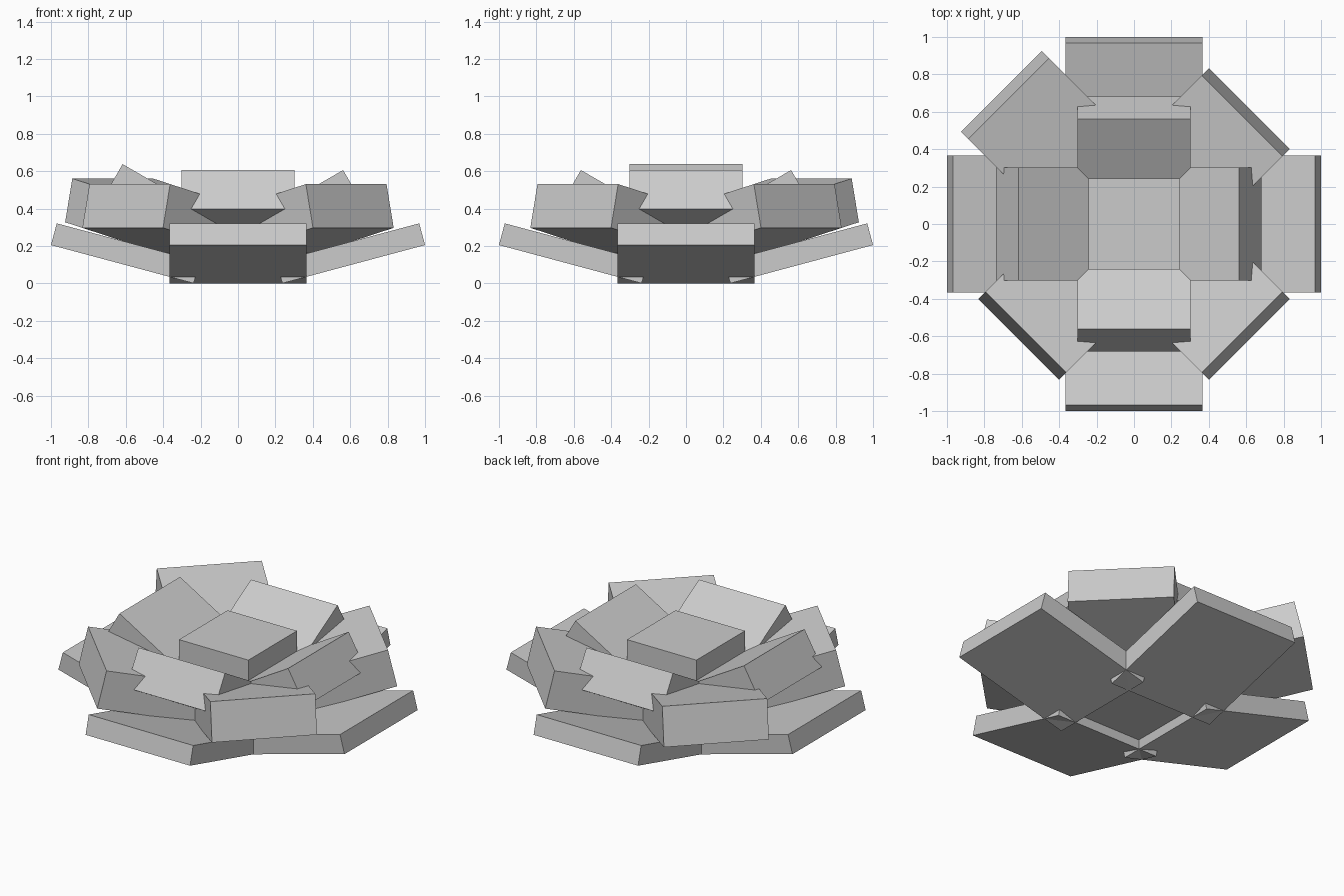
import bpy, bmesh
from math import radians
from mathutils import Matrix, Vector

if "Cube" in bpy.data.objects:
    bpy.data.objects.remove(bpy.data.objects["Cube"])


def box(name, size, center, matrix=Matrix.Identity(4)):
    bm = bmesh.new()
    local = Matrix.Translation(center) @ Matrix.Diagonal((*size, 1))
    bmesh.ops.create_cube(bm, size=1, matrix=matrix @ local)
    mesh = bpy.data.meshes.new(name)
    bm.to_mesh(mesh)
    bm.free()
    obj = bpy.data.objects.new(name, mesh)
    bpy.context.collection.objects.link(obj)
    return obj


def petal(name, angle, reach, height, tilt, length, width, thick):
    """Tilted slab; (reach, height) is the middle of its lower outer edge."""
    m = (Matrix.Rotation(radians(angle), 4, 'Z')
         @ Matrix.Translation((reach, 0, height))
         @ Matrix.Rotation(radians(-tilt), 4, 'Y'))
    box(name, (length, width, thick), Vector((-length / 2, 0, thick / 2)), m)


# Wide thin outer petals
for i in range(4):
    petal(f"outer_petal_{i + 1}", 90 * i, 1.0, 0.205, 15, 0.79, 0.73, 0.12)

# Thick diagonal petals; the back left one is pushed outward
for i in range(4):
    out = 0.13 if i == 1 else 0
    petal(f"middle_petal_{i + 1}", 45 + 90 * i, 0.872 + out, 0.297 + out * 0.23,
          13, 0.65 + out, 0.61, 0.24)

# Steep inner petals; the left one is pushed outward
for i in range(4):
    out = 0.055 if i == 2 else 0
    petal(f"inner_petal_{i + 1}", 90 * i, 0.682 + out, 0.398 + out * 0.577,
          30, 0.5 + out, 0.605, 0.24)

# Square block in the middle
box("center_block", (0.485, 0.485, 0.5), Vector((0, 0, 0.3)))
